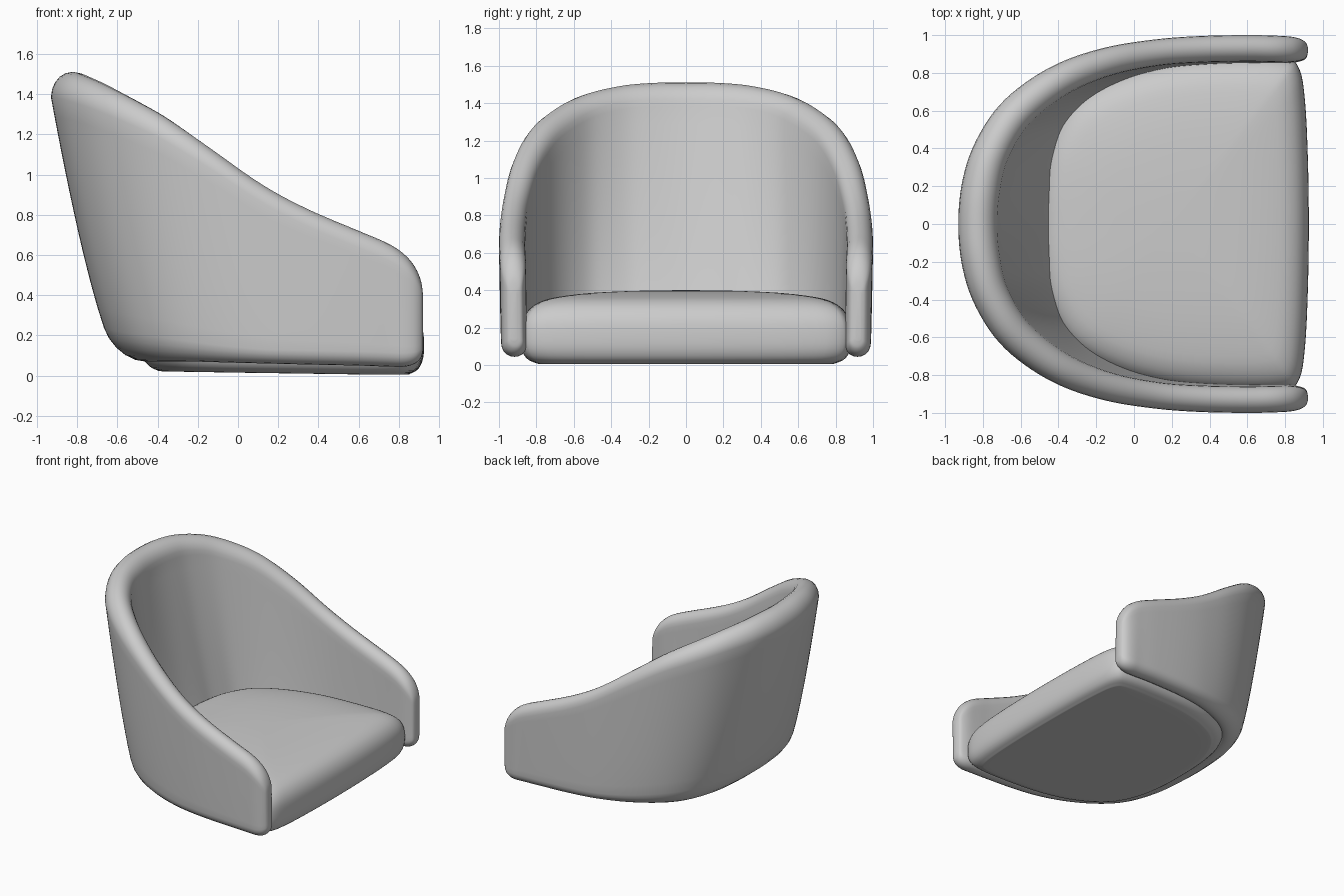
import bpy, bmesh, math

if "Cube" in bpy.data.objects:
    bpy.data.objects.remove(bpy.data.objects["Cube"])


def spline(pts, steps, closed=False):
    """Catmull-Rom interpolation of equal-length tuples."""
    n, out = len(pts), []
    for i in range(n if closed else n - 1):
        if closed:
            a, b, c, d = (pts[(i + k) % n] for k in (-1, 0, 1, 2))
        else:
            a, b, c, d = (pts[min(max(i + k, 0), n - 1)] for k in (-1, 0, 1, 2))
        for s in range(steps):
            t = s / steps
            out.append(tuple(0.5 * (2 * q + (r - p) * t + (2 * p - 5 * q + 4 * r - u) * t * t
                                    + (3 * q - p - 3 * r + u) * t ** 3)
                             for p, q, r, u in zip(a, b, c, d)))
    if not closed:
        out.append(tuple(pts[-1]))
    return out


def loft(name, rings):
    """Skin closed rings of equal size, cap both ends, shade smooth."""
    bm = bmesh.new()
    loops = [[bm.verts.new(p) for p in ring] for ring in rings]
    n = len(loops[0])
    for a, b in zip(loops, loops[1:]):
        for i in range(n):
            j = (i + 1) % n
            bm.faces.new((a[i], a[j], b[j], b[i]))
    bm.faces.new(loops[0])
    bm.faces.new(loops[-1])
    bmesh.ops.recalc_face_normals(bm, faces=bm.faces)
    for f in bm.faces:
        f.smooth = True
    me = bpy.data.meshes.new(name)
    bm.to_mesh(me)
    bm.free()
    ob = bpy.data.objects.new(name, me)
    bpy.context.collection.objects.link(ob)
    return ob


# Wrap-around shell, half of it from back centre to arm tip:
# outer top x, y, outer bottom x, y, top z, bottom z, thickness
half = [
    (-.93, 0, -.585, 0, 1.51, .07, .21),
    (-.914, .2, -.578, .18, 1.508, .07, .21),
    (-.856, .4, -.55, .37, 1.49, .07, .20),
    (-.737, .6, -.485, .56, 1.445, .07, .19),
    (-.58, .745, -.39, .70, 1.376, .07, .18),
    (-.38, .86, -.25, .81, 1.275, .07, .165),
    (-.14, .937, -.06, .895, 1.12, .065, .15),
    (.12, .978, .15, .95, .945, .06, .14),
    (.35, .995, .36, .975, .825, .055, .14),
    (.6, 1.0, .6, .985, .72, .05, .14),
    (.75, .997, .75, .985, .655, .045, .14),
    (.83, .992, .83, .985, .60, .045, .135),
    (.88, .98, .88, .975, .54, .06, .115),
    (.91, .96, .91, .955, .47, .09, .08),
    (.92, .937, .92, .935, .40, .13, .03),
]
mirrored = [(r[0], -r[1], r[2], -r[3]) + r[4:] for r in half[:0:-1]]
rows = spline(mirrored + half, 5)


def section(th, zb, zt):
    """Rounded wall section as (fraction across wall, z)."""
    rt, rb, k = .6 * th, .5 * th + max(0, th - .14) * .9, 12
    lo, hi = zb + rb, zt - rt
    side = [lo + (hi - lo) * i / k for i in range(k + 1)]
    arc = [math.pi * i / 10 for i in range(1, 10)]
    return ([(0, z) for z in side]
            + [(.5 - .5 * math.cos(a), hi + rt * math.sin(a)) for a in arc]
            + [(1, z) for z in reversed(side)]
            + [(.5 + .5 * math.cos(a), lo - rb * math.sin(a)) for a in arc])


rings = []
for i, (tx, ty, bx, by, zt, zb, th) in enumerate(rows):
    p, q = rows[max(i - 1, 0)], rows[min(i + 1, len(rows) - 1)]
    dx, dy = q[0] - p[0], q[1] - p[1]
    length = math.hypot(dx, dy)
    nx, ny = dy / length, -dx / length
    if tx > .5:                                   # straight arms
        nx, ny = 0, -math.copysign(1, ty)
    ring = []
    for d, z in section(th, zb, zt):
        t = min(max((z - zb) / (zt - zb - .6 * th), 0), 1)
        f = t ** .7                               # outward lean of the wall
        w = d * th * (1 + .18 * (1 - t) * nx ** 4)
        ring.append((bx + (tx - bx) * f + nx * w, by + (ty - by) * f + ny * w, z))
    rings.append(ring)
loft("shell", rings)

# Seat cushion: plan outline swept through a domed, rounded side profile
plan = [(-.52, 0), (-.51, .23), (-.46, .45), (-.33, .65), (-.1, .78), (.2, .86),
        (.55, .885), (.8, .875), (.875, .82), (.905, .65), (.92, .35), (.925, 0)]
outline = spline(plan + [(x, -y) for x, y in plan[-2:0:-1]], 4, closed=True)
profile = spline([(.79, .005), (.4, .005), (.12, .005), (.075, .01), (.03, .035), (.004, .09),
                  (0, .17), (.01, .24), (.04, .295), (.09, .335), (.17, .362),
                  (.35, .386), (.6, .398), (.79, .40)], 3)
cushion = []
for inset, z in profile:
    s = 1 - inset / .8
    low = max(0, 1 - z / .2)
    ring = []
    for x, y in outline:
        px = .2 + (x - .2) * s
        lift = .015 * max(0, .7 - px) * low       # underside rises to the rear
        px += .12 * max(0, -px) * low             # and tucks in at the rear
        ring.append((px, y * s, z + lift))
    cushion.append(ring)
loft("seat_cushion", cushion)
